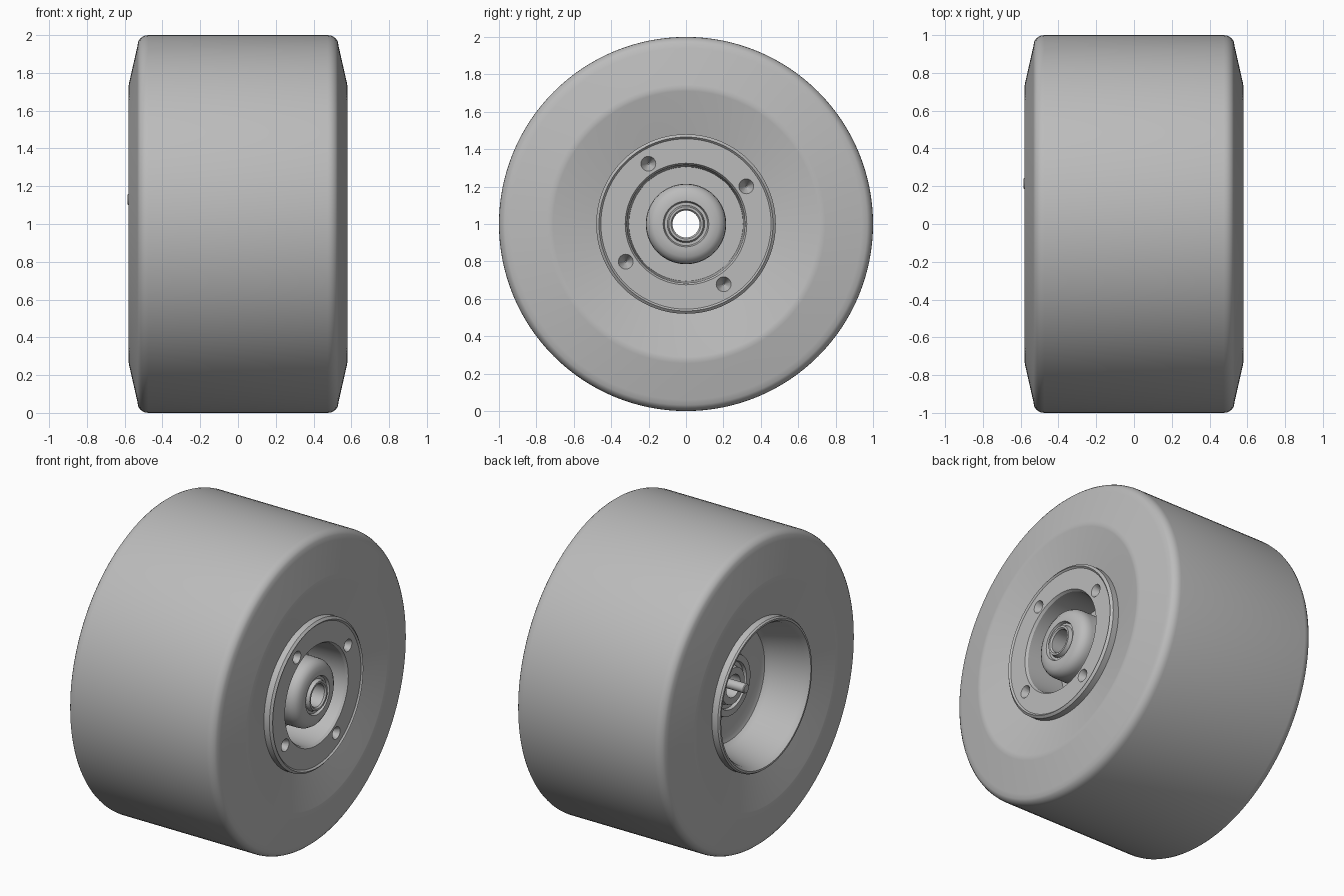
import bpy, bmesh, math
from mathutils import Matrix, Vector

if "Cube" in bpy.data.objects:
    bpy.data.objects.remove(bpy.data.objects["Cube"])

grey = bpy.data.materials.new("plain_grey")
grey.use_nodes = True
grey.diffuse_color = (0.5, 0.5, 0.5, 1)
grey.node_tree.nodes["Principled BSDF"].inputs["Base Color"].default_value = (0.5, 0.5, 0.5, 1)


def finish(bm, name, angle=30):
    """Turn a bmesh into a shaded object."""
    bmesh.ops.recalc_face_normals(bm, faces=bm.faces)
    mesh = bpy.data.meshes.new(name)
    bm.to_mesh(mesh)
    bm.free()
    mesh.materials.append(grey)
    mesh.shade_smooth()
    mesh.set_sharp_from_angle(angle=math.radians(angle))
    obj = bpy.data.objects.new(name, mesh)
    bpy.context.collection.objects.link(obj)
    return obj


def lathe(name, profile, centre=(0, 0, 1), steps=96, angle=30):
    """Revolve a closed loop of (x, radius) points around the axle."""
    bm = bmesh.new()
    rings = []
    for i in range(steps):
        t = math.tau * i / steps
        rings.append([bm.verts.new(Vector(centre) + Vector((x, r * math.cos(t), r * math.sin(t))))
                      for x, r in profile])
    n = len(profile)
    for i in range(steps):
        a, b = rings[i], rings[(i + 1) % steps]
        for j in range(n):
            k = (j + 1) % n
            bm.faces.new((a[j], a[k], b[k], b[j]))
    return finish(bm, name, angle)


# Tyre: one half of the section, mirrored for the other side
half = [(0.52, 0.47), (0.577, 0.71), (0.58, 0.725), (0.577, 0.745), (0.533, 0.94)]
for i in range(1, 6):
    t = math.radians(13 + 77 * i / 5)
    half.append((0.475 + 0.06 * math.cos(t), 0.94 + 0.06 * math.sin(t)))
lathe("tyre", half + [(-x, r) for x, r in reversed(half)], steps=128)

# Wheel: rim lips, rear bowl, bore, front hub and recess in one section
wheel = lathe("wheel", [
    (0.575, 0.465), (0.562, 0.48), (0.51, 0.48), (0.5, 0.465),
    (-0.5, 0.465), (-0.51, 0.48), (-0.565, 0.48), (-0.575, 0.472), (-0.575, 0.46),
    (-0.545, 0.44), (-0.34, 0.385), (-0.31, 0.365), (-0.3, 0.34),
    (-0.3, 0.2), (-0.33, 0.19), (-0.33, 0.15), (-0.31, 0.145), (-0.31, 0.12),
    (-0.34, 0.115), (-0.34, 0.072), (0.57, 0.072), (0.58, 0.08), (0.58, 0.092),
    (0.555, 0.1), (0.555, 0.115), (0.572, 0.122), (0.572, 0.14), (0.565, 0.175),
    (0.55, 0.198), (0.525, 0.212), (0.5, 0.215),
    (0.3, 0.215), (0.3, 0.305), (0.55, 0.315), (0.565, 0.325), (0.565, 0.455)])

# Conical bolt dimples cut into the front rim plate
bm = bmesh.new()
for i in range(4):
    t = math.radians(32 + 90 * i)
    place = (Matrix.Translation((0.545, 0.38 * math.cos(t), 1 + 0.38 * math.sin(t)))
             @ Matrix.Rotation(math.pi / 2, 4, "Y"))
    bmesh.ops.create_cone(bm, cap_ends=True, segments=24, radius1=0.004, radius2=0.055,
                          depth=0.1, matrix=place)
cutter = finish(bm, "bolt_hole_cutter")
cutter.hide_render = True
cutter.hide_set(True)
cut = wheel.modifiers.new("bolt_holes", "BOOLEAN")
cut.operation = "DIFFERENCE"
cut.solver = "EXACT"
cut.object = cutter

# Bake the cut so that the helper can go
bpy.context.view_layer.update()
cut_mesh = bpy.data.meshes.new_from_object(wheel.evaluated_get(bpy.context.evaluated_depsgraph_get()))
wheel.modifiers.clear()
wheel.data = cut_mesh
cut_mesh.set_sharp_from_angle(angle=math.radians(30))
bpy.data.objects.remove(cutter)

# Valve stem standing in the rear bowl
lathe("valve_stem", [(-0.29, 0.002), (-0.29, 0.04), (-0.4, 0.04), (-0.41, 0.03),
                     (-0.58, 0.03), (-0.585, 0.025), (-0.585, 0.002)],
      centre=(0, 0.215, 1.13), steps=24)
